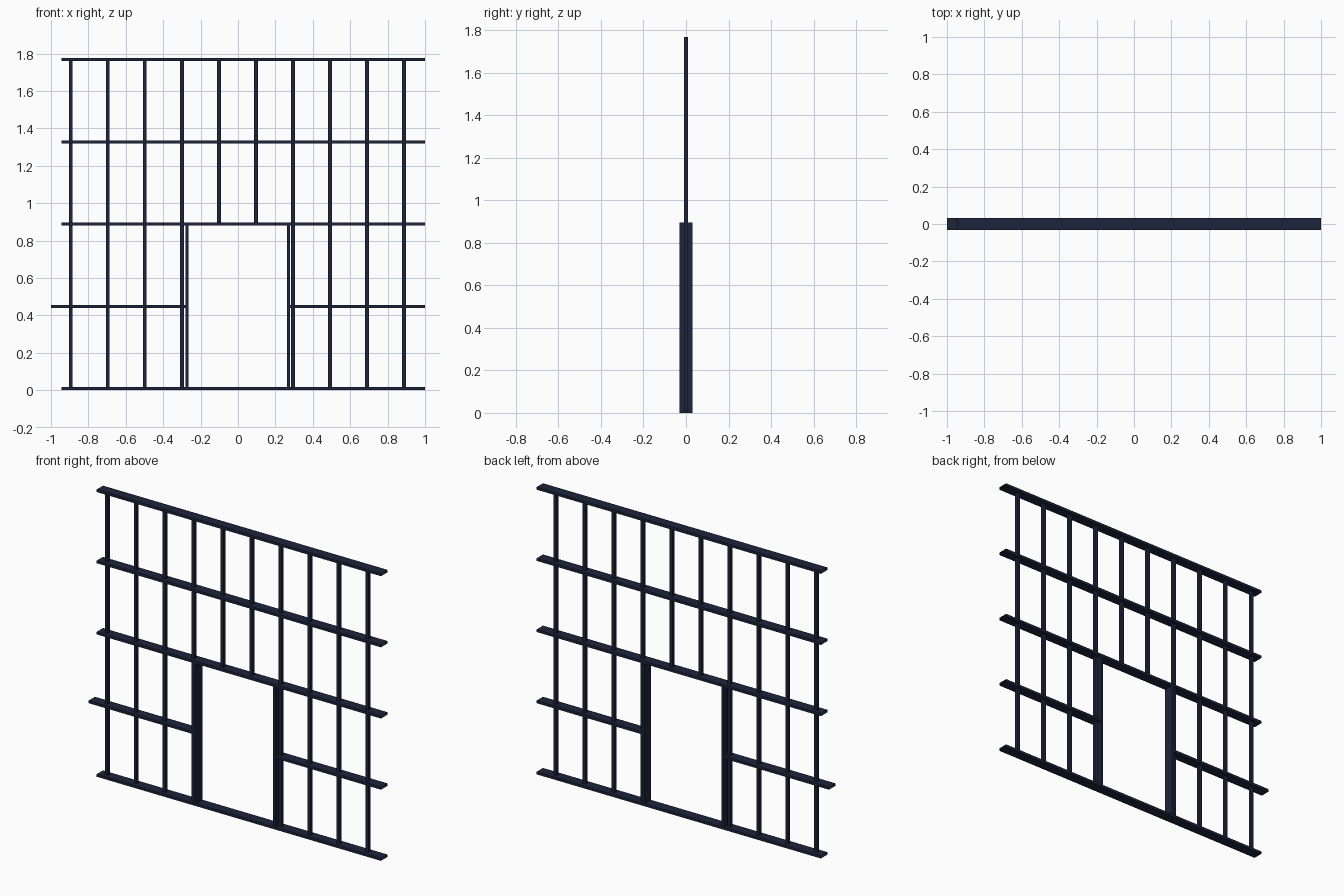
import bpy, bmesh

if "Cube" in bpy.data.objects:
    bpy.data.objects.remove(bpy.data.objects["Cube"])

mat = bpy.data.materials.new("dark_navy_metal")
mat.diffuse_color = (0.012, 0.018, 0.045, 1)
mat.use_nodes = True
mat.node_tree.nodes["Principled BSDF"].inputs["Base Color"].default_value = mat.diffuse_color


def bar(name, x, y, z, open_axis=None):
    """Box from (min, max) ranges; faces across open_axis are left open."""
    bm = bmesh.new()
    bmesh.ops.create_cube(bm, size=1)
    for v in bm.verts:
        v.co = [r[0] if c < 0 else r[1] for c, r in zip(v.co, (x, y, z))]
    if open_axis is not None:
        bm.normal_update()
        ends = [f for f in bm.faces if abs(f.normal[open_axis]) > 0.9]
        bmesh.ops.delete(bm, geom=ends, context='FACES_ONLY')
    me = bpy.data.meshes.new(name)
    bm.to_mesh(me)
    bm.free()
    me.materials.append(mat)
    ob = bpy.data.objects.new(name, me)
    bpy.context.collection.objects.link(ob)


DEPTH = (-0.031, 0.031)   # flat rails and door jambs
THIN = 0.008              # half thickness of the flats
POST = 0.010              # half width of the square posts
STEP = 0.44               # vertical rail spacing


def level(i):
    return THIN + i * STEP


# Full-width horizontal rails, open-ended flat tubes
for i in (0, 2, 3, 4):
    z = level(i)
    bar(f"rail_{i}", (-0.945, 1.0), DEPTH, (z - THIN, z + THIN), 0)

# Short rails on either side of the doorway
z = level(1)
bar("side_rail_left", (-1.0, -0.272), DEPTH, (z - THIN, z + THIN), 0)
bar("side_rail_right", (0.272, 1.0), DEPTH, (z - THIN, z + THIN), 0)

# Vertical posts; the middle two stop above the doorway
for i in range(10):
    x = -0.894 + 0.198 * i
    bottom = level(2) if i in (4, 5) else THIN
    bar(f"post_{i}", (x - POST, x + POST), (-POST, POST), (bottom, level(4)))

# Door jambs
for side, x in (("left", -0.272), ("right", 0.27)):
    bar(f"door_jamb_{side}", (x - THIN, x + THIN), DEPTH, (0, level(2) + THIN))
